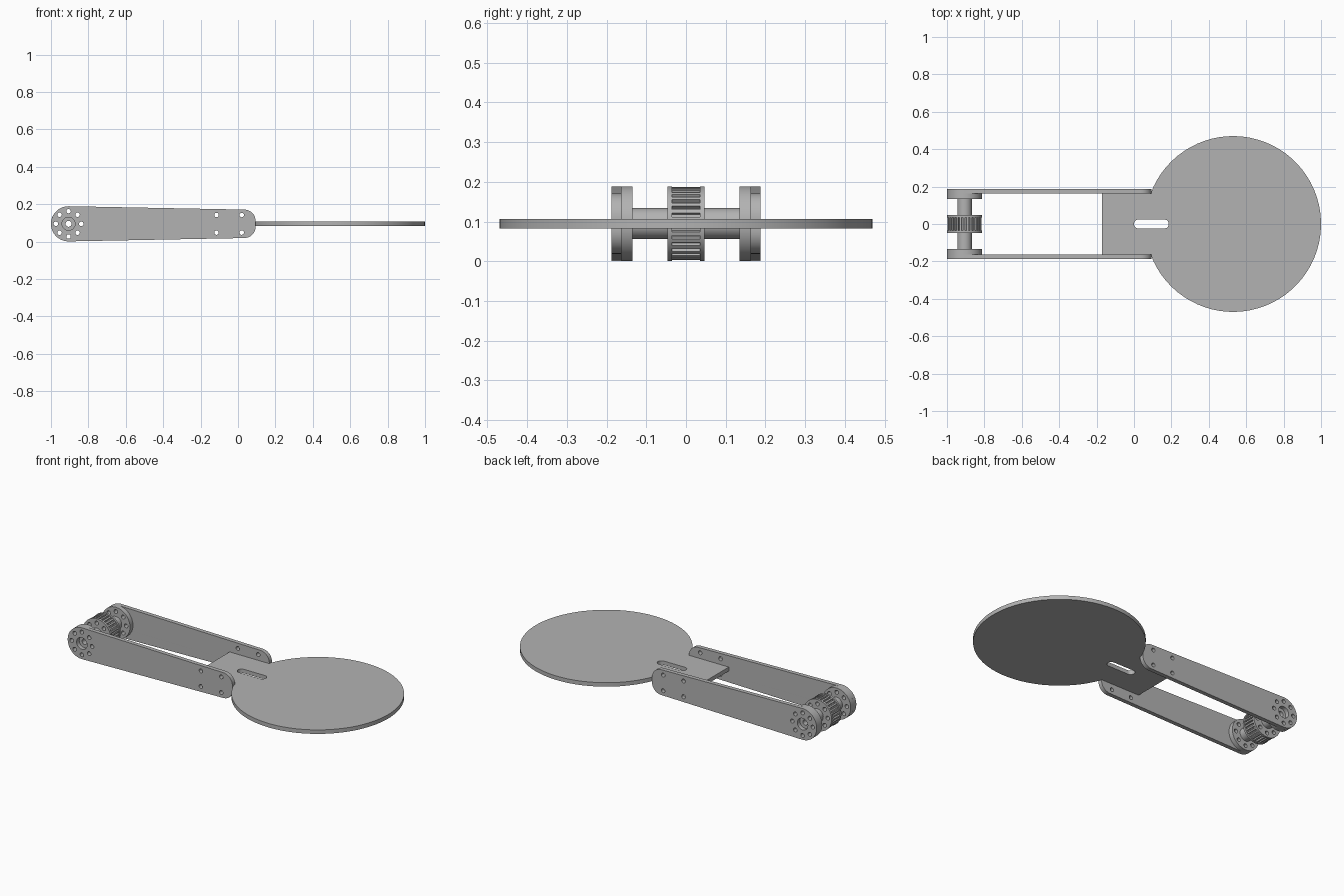
import bpy, bmesh
from math import sin, cos, pi, radians
from mathutils import Matrix

if "Cube" in bpy.data.objects:
    bpy.data.objects.remove(bpy.data.objects["Cube"], do_unlink=True)

grey = bpy.data.materials.new("machined grey")
grey.use_nodes = True
colour = (0.45, 0.45, 0.45, 1)
grey.diffuse_color = colour
grey.node_tree.nodes["Principled BSDF"].inputs["Base Color"].default_value = colour

AXLE_X, MID_Z, R = -0.906, 0.095, 0.094
UPRIGHT = Matrix.Rotation(pi / 2, 4, 'X')


def arc(cx, cy, r, start=0, end=360, n=24):
    """Points along an arc; a full circle leaves out its repeated end point."""
    steps = n if end - start == 360 else n - 1
    return [(cx + r * cos(radians(start + (end - start) * i / steps)),
             cy + r * sin(radians(start + (end - start) * i / steps))) for i in range(n)]


def extrude(name, loops, thickness, matrix):
    """Extruded flat profile; loops after the first are holes."""
    curve = bpy.data.curves.new(name + "_profile", 'CURVE')
    curve.dimensions = '2D'
    curve.fill_mode = 'BOTH'
    curve.extrude = thickness / 2
    for loop in loops:
        spline = curve.splines.new('POLY')
        spline.points.add(len(loop) - 1)
        for point, (x, y) in zip(spline.points, loop):
            point.co = (x, y, 0, 1)
        spline.use_cyclic_u = True
    temp = bpy.data.objects.new(name + "_profile", curve)
    bpy.context.collection.objects.link(temp)
    graph = bpy.context.evaluated_depsgraph_get()
    mesh = bpy.data.meshes.new_from_object(temp.evaluated_get(graph))
    bpy.data.objects.remove(temp, do_unlink=True)
    bpy.data.curves.remove(curve)

    bm = bmesh.new()
    bm.from_mesh(mesh)
    bmesh.ops.remove_doubles(bm, verts=bm.verts, dist=0.00001)
    bmesh.ops.recalc_face_normals(bm, faces=bm.faces)
    bmesh.ops.transform(bm, matrix=matrix, verts=bm.verts)
    bm.to_mesh(mesh)
    bm.free()
    mesh.name = name
    mesh.materials.clear()
    mesh.materials.append(grey)
    obj = bpy.data.objects.new(name, mesh)
    bpy.context.collection.objects.link(obj)
    bpy.ops.object.select_all(action='DESELECT')
    obj.select_set(True)
    bpy.context.view_layer.objects.active = obj
    bpy.ops.object.shade_smooth_by_angle(angle=radians(25))
    return obj


def on_axle(y):
    return Matrix.Translation((AXLE_X, y, MID_Z)) @ UPRIGHT


# Ring of eight bolt holes around the axle
bolt_holes = [arc(0.068 * cos(i * pi / 4), 0.068 * sin(i * pi / 4), 0.012, n=16)
              for i in range(8)]
bore = arc(0, 0, 0.016)

# Tapered side arms with rounded ends, and the hub flanges inside them
tip = 1.0 - 0.06
arm_outline = (arc(0, 0, R, 89, 271, 32) + arc(tip, -0.016, 0.06, -90, 0, 10)
               + arc(tip, 0.016, 0.06, 0, 90, 10))
arm_holes = [arc(x, z, 0.012, n=16) for x in (0.791, 0.926) for z in (-0.047, 0.047)]
for side, s in (("left", 1), ("right", -1)):
    rear = "back" if s > 0 else "front"
    extrude(rear + "_arm", [arm_outline, arc(0, 0, 0.035)] + bolt_holes + arm_holes,
            0.025, on_axle(s * 0.1755))
    extrude(rear + "_hub_flange", [arc(0, 0, R, n=48), bore] + bolt_holes,
            0.028, on_axle(s * 0.149))
    extrude(rear + "_pulley_rim", [arc(0, 0, R, n=48), arc(0, 0, 0.039)] + bolt_holes,
            0.012, on_axle(s * 0.041))

# Hollow axle
extrude("axle", [arc(0, 0, 0.039, n=32), bore], 0.27, on_axle(0))

# Toothed pulley belt face
teeth = 30
profile = []
for i in range(teeth):
    for offset, r in ((0, 0.083), (0.3, 0.083), (0.4, 0.092), (0.9, 0.092)):
        a = 2 * pi * (i + offset) / teeth
        profile.append((r * cos(a), r * sin(a)))
extrude("pulley_teeth", [profile, arc(0, 0, 0.039)] + bolt_holes, 0.07, on_axle(0))

# Round platform with a rectangular tongue and an adjustment slot
half = 0.163
disc = arc(0.53, 0, 0.47, -159.7, 159.7, 64)
tongue = [(-0.17, half), (-0.17, -half)]
slot = arc(0.024, 0, 0.024, 90, 270, 12) + arc(0.162, 0, 0.024, -90, 90, 12)
extrude("platform", [disc + tongue, slot], 0.024, Matrix.Translation((0, 0, MID_Z)))
